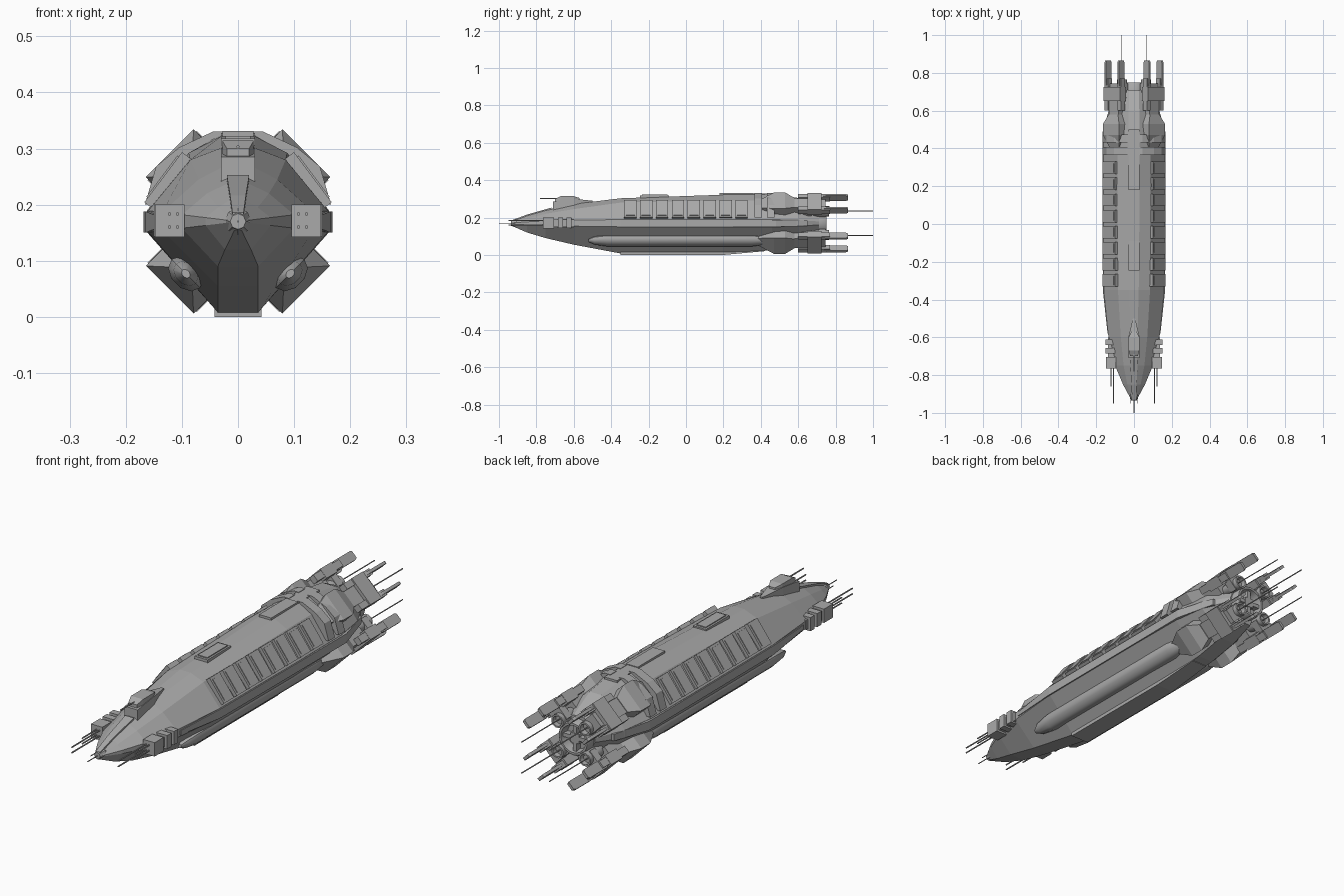
import bpy, bmesh, math
from mathutils import Matrix, Vector

if "Cube" in bpy.data.objects:
    bpy.data.objects.remove(bpy.data.objects["Cube"], do_unlink=True)

grey = bpy.data.materials.new("hull_grey")
grey.use_nodes = True
COLOUR = (0.4, 0.4, 0.4, 1)
grey.diffuse_color = COLOUR
grey.node_tree.nodes["Principled BSDF"].inputs["Base Color"].default_value = COLOUR

AXIS = 0.17  # height of the long axis


def diagonal(degrees=45):
    """Frame on the long axis whose local z points outward at an angle."""
    return Matrix.Translation((0, 0, AXIS)) @ Matrix.Rotation(math.radians(degrees), 4, "Y")


def loft(bm, rings, frame=Matrix(), caps=True):
    loops = [[bm.verts.new(frame @ Vector(p)) for p in ring] for ring in rings]
    n = len(loops[0])
    for a, b in zip(loops, loops[1:]):
        for i in range(n):
            j = (i + 1) % n
            bm.faces.new((a[i], a[j], b[j], b[i]))
    if caps:
        bm.faces.new(loops[0])
        bm.faces.new(loops[-1])


def rect(y, x0, x1, z0, z1):
    return [(x0, y, z0), (x1, y, z0), (x1, y, z1), (x0, y, z1)]


def oval(y, rx, rz, n=10, x=0, z=0):
    return [(x + rx * math.cos(math.tau * i / n), y, z + rz * math.sin(math.tau * i / n))
            for i in range(n)]


def box(bm, x, y, z, frame=Matrix()):
    loft(bm, [rect(v, *x, *z) for v in y], frame)


def finish(name, bm, mirror="", smooth=False):
    """Mirror across the centre plane (x) and the long axis (z), then make the object."""
    for letter in mirror:
        flip = Matrix.Diagonal((-1, 1, 1, 1)) if letter == "x" else (
            Matrix.Translation((0, 0, 2 * AXIS)) @ Matrix.Diagonal((1, 1, -1, 1)))
        copy = bmesh.ops.duplicate(bm, geom=bm.verts[:] + bm.edges[:] + bm.faces[:])
        bmesh.ops.transform(bm, matrix=flip, verts=[v for v in copy["geom"]
                                                  if isinstance(v, bmesh.types.BMVert)])
    bmesh.ops.recalc_face_normals(bm, faces=bm.faces[:])
    mesh = bpy.data.meshes.new(name)
    bm.to_mesh(mesh)
    bm.free()
    mesh.materials.append(grey)
    obj = bpy.data.objects.new(name, mesh)
    bpy.context.collection.objects.link(obj)
    if smooth:
        bpy.context.view_layer.objects.active = obj
        obj.select_set(True)
        bpy.ops.object.shade_smooth_by_angle(angle=math.radians(40))
        obj.select_set(False)


# Hull: y, top, bottom, waist half width, roof half width, shoulder x, shoulder z
hull = bmesh.new()
rings = []
for y, top, low, w, roof, sx, sz in [
        (-.93, .18, .155, .015, .008, .012, .175), (-.85, .21, .12, .058, .012, .035, .195),
        (-.75, .24, .09, .1, .014, .055, .22), (-.6, .272, .055, .135, .018, .07, .245),
        (-.35, .303, .008, .16, .025, .085, .28), (.2, .322, .008, .162, .03, .088, .292),
        (.46, .325, .025, .16, .03, .085, .292), (.6, .305, .05, .135, .028, .075, .27),
        (.71, .25, .085, .075, .025, .055, .232)]:
    upper, lower = AXIS + .12 * w, AXIS - .12 * w
    keel = min(.036, w * .4)
    half = [(roof, top), (sx, sz), (w, upper), (w, lower), (keel, low)]
    rings.append([(x, y, z) for x, z in half] + [(-x, y, z) for x, z in half[::-1]])
loft(hull, rings)
finish("hull", hull)

# Waist rail and keel plate
rail = bmesh.new()
loft(rail, [rect(-.58, .12, .14, .16, .178), rect(-.35, .14, .165, .15, .188),
            rect(.48, .14, .168, .15, .188), rect(.65, .08, .12, .155, .183)])
finish("waist_rail", rail, "x")
keel = bmesh.new()
loft(keel, [rect(-.35, -.042, .042, 0, .02), rect(.2, -.042, .042, 0, .02),
            rect(.42, -.036, .036, .02, .04)])
finish("keel_plate", keel)

# Row of raised panels on the sloped upper flanks
slope = Matrix.Translation((.127, 0, .244)) @ Matrix.Rotation(math.radians(53), 4, "Y")
panels = bmesh.new()
for i in range(8):
    y = -.298 + i * .085
    loft(panels, [[(sx * .056, y + sy * .033, z) for sx, sy in ((-1, -1), (1, -1), (1, 1), (-1, 1))]
                  for z in (-.02, .008)], slope)
    box(panels, (-.046, .046), (y - .024, y + .024), (0, .011), slope)
finish("flank_panels", panels, "x")

# Roof hatches
hatch = bmesh.new()
box(hatch, (-.03, .03), (-.245, -.09), (.29, .318))
box(hatch, (-.022, .022), (-.235, -.1), (.31, .322))
box(hatch, (-.028, .028), (.18, .36), (.31, .331))
finish("roof_hatches", hatch)

# Frames that wrap the upper rear hull
bands = bmesh.new()
for y in (.365, .432):
    outline = [(.02, .33), (.045, .33), (.105, .302), (.146, .268), (.166, .2),
               (.14, .2), (.08, .27), (.02, .3)]
    loft(bands, [[(x, v, z) for x, z in outline] for v in (y, y + .042)])
box(bands, (-.03, .03), (.36, .5), (.3, .328))
finish("hull_bands", bands, "x")

# Long side pods on the lower flanks
pod = bmesh.new()
under = Matrix.Translation((.093, 0, .077)) @ Matrix.Rotation(math.radians(-45), 4, "Y")
loft(pod, [oval(y, .036 * s, .026 * s) for y, s in
           ((-.52, .25), (-.49, .7), (-.42, 1), (.35, 1), (.42, .7), (.45, .25))], under)
finish("lower_side_pods", pod, "x", True)

# Four diagonal engine arms
arm = bmesh.new()
D = diagonal()
loft(arm, [rect(.38, -.025, .025, .11, .14), rect(.47, -.06, .06, .1, .172),
           rect(.53, -.06, .06, .1, .172), rect(.58, -.035, .035, .1, .155)], D)
box(arm, (-.035, .035), (.56, .67), (.09, .152), D)
box(arm, (-.062, .062), (.65, .725), (.122, .166), D)
box(arm, (-.03, .03), (.71, .745), (.075, .15), D)
for t in (-.048, .048):
    box(arm, (t - .013, t + .013), (.6, .77), (.13, .16), D)
finish("engine_arms", arm, "xz")

# Paired thin fins behind each arm, with clipped ends
fins = bmesh.new()
for t in (-.048, .048):
    loft(fins, [rect(y, t - .006, t + .006, .146 - h, .146 + h)
                for y, h in ((.72, .012), (.75, .02), (.855, .02), (.866, .015))], D)
finish("engine_fins", fins, "xz")

# Small thrusters with long rear spikes
jets = bmesh.new()
loft(jets, [oval(y, r, r, 12, 0, .09) for y, r in
            ((.66, .02), (.7, .028), (.765, .028), (.765, .021), (.72, .018))], D)
loft(jets, [oval(y, .0025, .0025, 6, 0, .092) for y in (.7, 1)], D)
finish("thrusters", jets, "xz", True)

# Main engine ring with cross struts
ring = bmesh.new()
centre = diagonal(0)
loft(ring, [oval(y, r, r, 20) for y, r in
            ((.68, .07), (.745, .07), (.75, .066), (.75, .057), (.712, .052))], centre)
for angle in (0, 90):
    box(ring, (-.008, .008), (.7, .738), (-.055, .055), diagonal(angle))
box(ring, (-.02, .02), (.7, .74), (-.02, .02), centre)
finish("main_engine_ring", ring, "", True)

# Side gun turrets
guns = bmesh.new()
box(guns, (.095, .148), (-.765, -.705), (.142, .2))
box(guns, (.1, .138), (-.71, -.6), (.15, .19))
for y in (-.685, -.64):
    box(guns, (.1, .15), (y, y + .028), (.143, .2))
for x, y in ((.108, -.95), (.122, -.86)):
    for z in (.16, .183):
        loft(guns, [oval(v, .003, .003, 6, x, z) for v in (y, -.74)])
finish("side_turrets", guns, "x")

# Dorsal turret
turret = bmesh.new()
loft(turret, [rect(-.71, -.03, .03, .23, .285), rect(-.6, -.03, .03, .25, .3),
              rect(-.5, -.006, .006, .27, .29)])
loft(turret, [rect(-.7, -.02, .02, .27, .3), rect(-.67, -.028, .028, .27, .314),
              rect(-.6, -.028, .028, .27, .314), rect(-.57, -.014, .014, .27, .305)])
loft(turret, [oval(y, .003, .003, 6, 0, .303) for y in (-.78, -.66)])
finish("dorsal_turret", turret)

# Nose ridge, cap and probes
nose = bmesh.new()
loft(nose, [rect(-.93, -.01, .01, .16, .186), rect(-.85, -.014, .014, .18, .216),
            rect(-.72, -.02, .02, .2, .253)])
loft(nose, [oval(y, r, r, 8, 0, AXIS) for y, r in ((-.935, .014), (-.91, .024), (-.85, .02))])
loft(nose, [oval(y, .002, .002, 6, 0, AXIS) for y in (-1, -.9)])
for x in (-.02, .02):
    loft(nose, [oval(y, .002, .002, 6, x, AXIS) for y in (-.95, -.88)])
finish("nose", nose)
